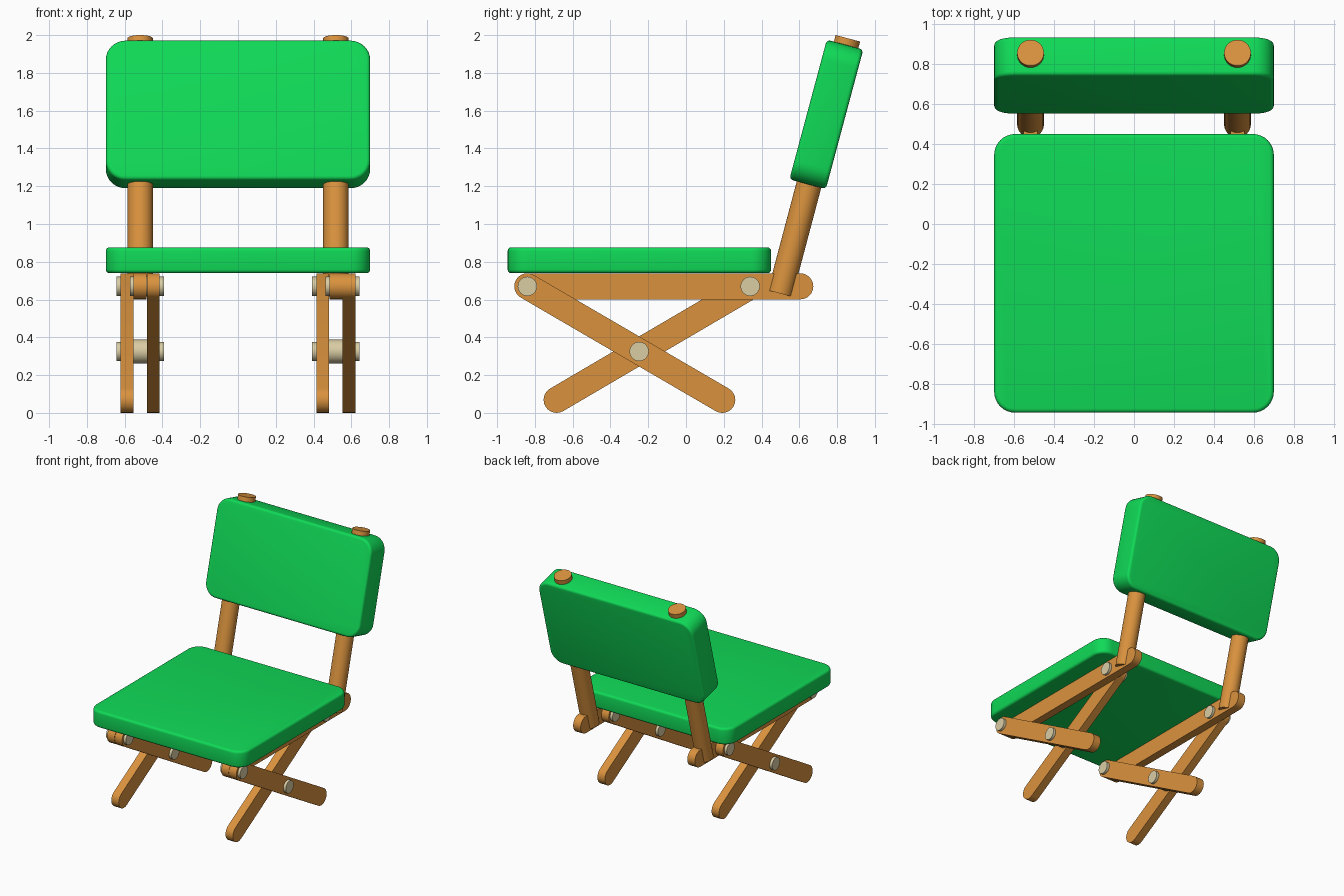
import bpy, bmesh, math
from mathutils import Vector, Matrix

if "Cube" in bpy.data.objects:
    bpy.data.objects.remove(bpy.data.objects["Cube"])


def material(name, color):
    m = bpy.data.materials.new(name)
    m.diffuse_color = (*color, 1)
    m.use_nodes = True
    m.node_tree.nodes["Principled BSDF"].inputs["Base Color"].default_value = m.diffuse_color
    return m


GREEN = material("green cushion", (0.005, 0.70, 0.095))
WOOD = material("orange wood", (0.70, 0.29, 0.048))
PIN = material("pale pin", (0.70, 0.61, 0.37))


def finish(bm, name, mat, angle=35):
    bmesh.ops.recalc_face_normals(bm, faces=bm.faces)
    me = bpy.data.meshes.new(name)
    bm.to_mesh(me)
    bm.free()
    ob = bpy.data.objects.new(name, me)
    bpy.context.collection.objects.link(ob)
    me.materials.append(mat)
    bpy.ops.object.select_all(action='DESELECT')
    ob.select_set(True)
    bpy.context.view_layer.objects.active = ob
    bpy.ops.object.shade_smooth_by_angle(angle=math.radians(angle))
    return ob


def cushion(name, size, loc, axis, tilt=0.0):
    """Box with big round corners around one axis and a small soft edge."""
    bm = bmesh.new()
    bmesh.ops.create_cube(bm, size=1)
    bmesh.ops.scale(bm, vec=size, verts=bm.verts)
    corner = [e for e in bm.edges
              if abs((e.verts[0].co - e.verts[1].co).normalized()[axis]) > 0.9]
    bmesh.ops.bevel(bm, geom=corner, offset=0.105, segments=8, profile=0.5, affect='EDGES')
    bm.normal_update()
    rim = [e for e in bm.edges
           if {abs(f.normal[axis]) > 0.9 for f in e.link_faces} == {True, False}]
    bmesh.ops.bevel(bm, geom=rim, offset=0.02, segments=4, profile=0.5, affect='EDGES')
    bmesh.ops.transform(bm, verts=bm.verts,
                        matrix=Matrix.Translation(loc) @ Matrix.Rotation(tilt, 4, 'X'))
    return finish(bm, name, GREEN)


def bar(name, x0, x1, a, b, r=0.069):
    """Flat round-ended bar between two (y, z) points."""
    bm = bmesh.new()
    d = math.atan2(b[1] - a[1], b[0] - a[0])
    n = 12
    pts = []
    for c, start in ((b, d - math.pi / 2), (a, d + math.pi / 2)):
        for i in range(n + 1):
            t = start + math.pi * i / n
            pts.append((x0, c[0] + r * math.cos(t), c[1] + r * math.sin(t)))
    face = bm.faces.new([bm.verts.new(p) for p in pts])
    ext = bmesh.ops.extrude_face_region(bm, geom=[face], use_keep_orig=True)
    verts = [v for v in ext["geom"] if isinstance(v, bmesh.types.BMVert)]
    bmesh.ops.translate(bm, verts=verts, vec=(x1 - x0, 0, 0))
    return finish(bm, name, WOOD)


def rod(name, p, q, r, mat):
    p, q = Vector(p), Vector(q)
    bm = bmesh.new()
    bmesh.ops.create_cone(bm, cap_ends=True, segments=32, radius1=r, radius2=r,
                          depth=(q - p).length)
    rot = (q - p).to_track_quat('Z', 'Y').to_matrix().to_4x4()
    bmesh.ops.transform(bm, verts=bm.verts, matrix=Matrix.Translation((p + q) / 2) @ rot)
    return finish(bm, name, mat)


# Seat and tilted backrest
cushion("seat", (1.4, 1.395, 0.137), (0, -0.247, 0.808), 2)
cushion("backrest", (1.4, 0.2, 0.765), (0, 0.743, 1.58), 1, math.radians(-15))

# Pivot points (y, z)
front, rear, cross = (-0.84, 0.67), (0.34, 0.67), (-0.248, 0.325)

# Both frames are the same, shifted sideways
for side, x in (("left", -0.518), ("right", 0.518)):
    rod(f"{side}_back_post", (x, 0.498, 0.632), (x, 0.857, 1.983), 0.067, WOOD)
    bar(f"{side}_seat_rail", x - 0.034, x + 0.034, front, (0.605, 0.67))
    bar(f"{side}_front_pivot_leg", x + 0.036, x + 0.103, front, (0.192, 0.069))
    bar(f"{side}_rear_pivot_leg", x - 0.103, x - 0.036, rear, (-0.685, 0.069))
    rod(f"{side}_front_pin", (x - 0.055, *front), (x + 0.125, *front), 0.051, PIN)
    rod(f"{side}_rear_pin", (x - 0.125, *rear), (x + 0.055, *rear), 0.051, PIN)
    rod(f"{side}_cross_pin", (x - 0.125, *cross), (x + 0.125, *cross), 0.051, PIN)
    rod(f"{side}_cross_spacer", (x - 0.036, *cross), (x + 0.036, *cross), 0.063, PIN)
